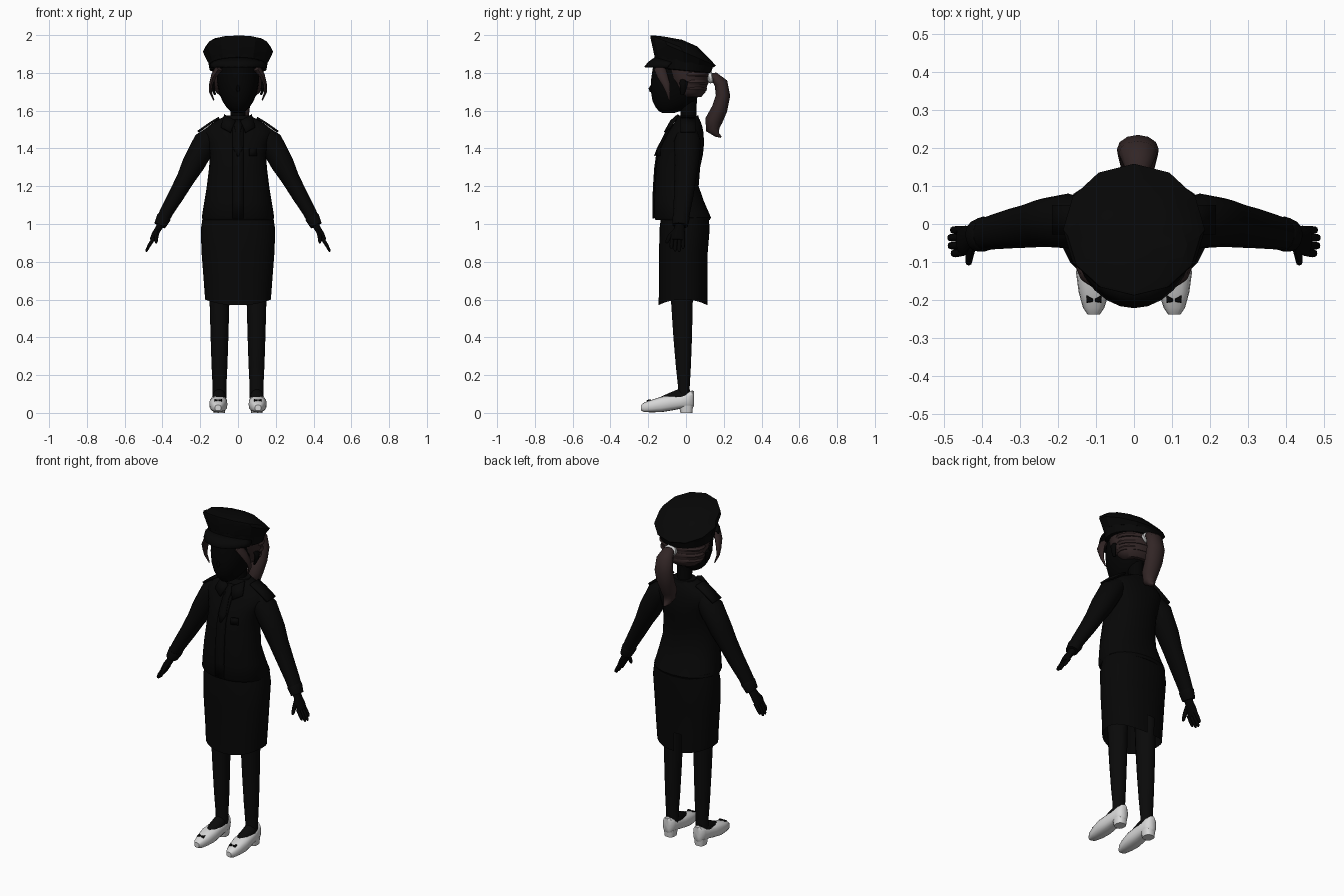
import bpy, bmesh, math
from mathutils import Vector as V


def material(name, r, g, b):
    m = bpy.data.materials.new(name)
    m.diffuse_color = (r, g, b, 1)
    return m


CLOTH = material("black cloth", .002, .002, .002)
SKIN = material("dark skin", .001, .001, .001)
STOCKING = material("dark stocking", .003, .003, .003)
HAIR = material("brown hair", .032, .019, .019)
WHITE = material("white", .68, .68, .68)


def finish(name, bm, mat, angle=40):
    bmesh.ops.recalc_face_normals(bm, faces=bm.faces)
    me = bpy.data.meshes.new(name)
    bm.to_mesh(me)
    bm.free()
    me.materials.append(mat)
    me.shade_smooth()
    me.set_sharp_from_angle(angle=math.radians(angle))
    ob = bpy.data.objects.new(name, me)
    bpy.context.collection.objects.link(ob)
    return ob


def oval(c, u, v, n, power=2.0):
    """Superellipse of n points round c with half axes u and v."""
    pts = []
    for i in range(n):
        a = math.tau * i / n
        x, y = math.cos(a), math.sin(a)
        f = lambda t: math.copysign(abs(t) ** (2 / power), t)
        pts.append(V(c) + V(u) * f(x) + V(v) * f(y))
    return pts


def loft(name, rings, mat, caps=(True, True), angle=40):
    bm = bmesh.new()
    rows = [[bm.verts.new(p) for p in r] for r in rings]
    n = len(rows[0])
    for a, b in zip(rows, rows[1:]):
        for i in range(n):
            j = (i + 1) % n
            bm.faces.new((a[i], a[j], b[j], b[i]))
    if caps[0]:
        bm.faces.new(rows[0])
    if caps[1]:
        bm.faces.new(rows[-1])
    return finish(name, bm, mat, angle)


def stack(name, levels, mat, n=20, power=2.0, cx=0, **kw):
    """Upright body from levels of (z at front, z at back, half width, y front, y back)."""
    rings = []
    for zf, zb, rx, yf, yb in levels:
        rings.append(oval((cx, (yf + yb) / 2, (zf + zb) / 2), (rx, 0, 0),
                          (0, (yb - yf) / 2, (zb - zf) / 2), n, power))
    return loft(name, rings, mat, **kw)


def flat(rows):
    return [(z, z, rx, yf, yb) for z, rx, yf, yb in rows]


def tube(name, path, mat, n=10, side=(0, 1, 0)):
    """Limb along (x, y, z, radius along side, radius across)."""
    P = [V(p[:3]) for p in path]
    rings = []
    for i, p in enumerate(path):
        d = (P[min(i + 1, len(P) - 1)] - P[max(i - 1, 0)]).normalized()
        u = V(side)
        u = (u - d * u.dot(d)).normalized()
        rings.append(oval(P[i], u * p[3], d.cross(u) * p[4], n))
    return loft(name, rings, mat, angle=50)


def plate(name, rows, mat, thick=.008):
    """Thin sheet through rows of points."""
    bm = bmesh.new()
    g = [[bm.verts.new(p) for p in r] for r in rows]
    for a, b in zip(g, g[1:]):
        for i in range(len(a) - 1):
            bm.faces.new((a[i], a[i + 1], b[i + 1], b[i]))
    ob = finish(name, bm, mat)
    m = ob.modifiers.new("thickness", 'SOLIDIFY')
    m.thickness, m.offset = thick, 0
    return ob


# Skirt with a dipped hem and a vent at the back
bm = bmesh.new()
levels = [(.60, .174, -.145, .113), (.68, .18, -.143, .115), (.85, .193, -.142, .115),
          (.97, .197, -.141, .125), (1.05, .185, -.13, .12)]
rows = []
for k, (z, rx, yf, yb) in enumerate(levels):
    ring = oval((0, (yf + yb) / 2, z), (rx, 0, 0), (0, (yb - yf) / 2, 0), 28, 2.25)
    if k == 0:
        for i, p in enumerate(ring):
            p.z -= .03 * math.sin(math.tau * i / 28) ** 2
    rows.append([bm.verts.new(p) for p in ring])
for k, (a, b) in enumerate(zip(rows, rows[1:])):
    for i in range(28):
        if k == 0 and i == 7:      # back vent
            continue
        j = (i + 1) % 28
        bm.faces.new((a[i], a[j], b[j], b[i]))
bm.faces.new(rows[-1])
finish("skirt", bm, CLOTH)

# Jacket
stack("jacket", flat([
    (1.02, .183, -.160, .125), (1.035, .192, -.170, .132), (1.12, .178, -.170, .095),
    (1.20, .165, -.167, .067), (1.30, .153, -.160, .075), (1.37, .148, -.150, .090),
    (1.43, .162, -.125, .096), (1.485, .185, -.095, .092), (1.52, .155, -.072, .085),
    (1.55, .11, -.052, .074), (1.57, .07, -.035, .062)]), CLOTH, n=24, power=2.2)
front = [(1.03, -.173), (1.12, -.174), (1.20, -.171), (1.30, -.164), (1.37, -.154),
         (1.43, -.129), (1.485, -.099), (1.53, -.07)]
plate("button_placket", [[(x, y, z) for x in (-.028, .028)] for z, y in front], CLOTH)
plate("necktie", [[(-w, y, z) for w in (w0, -w0)] for z, y, w0 in
                  ((1.36, -.165, .004), (1.40, -.15, .024), (1.485, -.106, .014),
                   (1.52, -.088, .02), (1.55, -.06, .022))], CLOTH)
stack("collar_band", flat([(1.535, .085, -.06, .075), (1.575, .065, -.04, .065),
                           (1.575, .045, -.03, .058)]), CLOTH)
plate("chest_badge", [[(.06, -.153, z), (.10, -.138, z)] for z in (1.36, 1.40)], CLOTH)

# Neck, head and nose
stack("neck", flat([(1.5, .045, -.03, .06), (1.57, .04, -.03, .055),
                    (1.68, .043, -.035, .06)]), SKIN, n=14)
stack("head", flat([
    (1.588, .022, -.125, -.06), (1.598, .04, -.145, -.03), (1.62, .062, -.163, .01),
    (1.65, .082, -.178, .05), (1.70, .102, -.187, .08), (1.76, .112, -.187, .092),
    (1.84, .115, -.175, .092)]), SKIN, n=22)
tube("nose", [(0, -.172, 1.745, .004, .006), (0, -.187, 1.715, .01, .012),
              (0, -.185, 1.70, .005, .007)], SKIN, n=8, side=(1, 0, 0))

# Hair, ponytail and its band
stack("hair", flat([(1.672, .085, -.03, .08), (1.695, .115, -.055, .102),
                    (1.73, .127, -.085, .113), (1.77, .134, -.115, .118),
                    (1.83, .135, -.135, .118)]), HAIR, n=22)
for z, rx, y in ((1.715, .124, .112), (1.75, .132, .121), (1.79, .137, .124)):
    stack("hair_ridge", flat([(z - .012, rx - .003, -.06, y - .004), (z, rx + .004, -.06, y),
                              (z + .012, rx - .003, -.06, y - .004)]), HAIR, n=22)
tube("ponytail", [
    (.01, .115, 1.775, .018, .018), (.01, .150, 1.778, .035, .026), (.01, .185, 1.745, .05, .036),
    (.01, .196, 1.68, .055, .038), (.01, .178, 1.61, .052, .042), (.01, .146, 1.545, .044, .046),
    (.01, .142, 1.50, .034, .036), (.012, .165, 1.472, .02, .014), (.015, .186, 1.46, .004, .004)],
    HAIR, n=12, side=(1, 0, 0))
tube("hair_band", [(.01, .112, 1.772, .022, .022), (.01, .122, 1.774, .038, .032),
                   (.01, .137, 1.777, .038, .032), (.01, .146, 1.779, .022, .02)],
     WHITE, n=10, side=(1, 0, 0))

# Peaked cap: band, crown and visor
stack("cap_band", [(1.825, 1.798, .142, -.155, .125), (1.83, 1.80, .15, -.16, .132),
                   (1.90, 1.838, .16, -.166, .145)], CLOTH, n=24)
stack("cap_crown", [(1.885, 1.828, .16, -.166, .143), (1.985, 1.838, .186, -.188, .158),
                    (1.999, 1.875, .174, -.187, .125), (1.998, 1.94, .14, -.17, .06),
                    (1.993, 1.975, .05, -.12, -.02)], CLOTH, n=12, angle=25)
arc = [math.radians(-155 + 13 * i) for i in range(11)]
plate("cap_visor", [
    [(.155 * math.cos(a), -.01 + .153 * math.sin(a), 1.835 - .045 * math.sin(a)) for a in arc],
    [(.163 * math.cos(a), -.01 + .185 * math.sin(a), 1.832 - .025 * math.sin(a)) for a in arc],
    [(.160 * math.cos(a), -.01 + .208 * math.sin(a), 1.825 - .006 * math.sin(a)) for a in arc]],
    CLOTH)

for s, tag in ((1, "right"), (-1, "left")):
    def limb(name, path, mat, **kw):
        return tube(f"{tag}_{name}", [(s * p[0],) + tuple(p[1:]) for p in path], mat, **kw)

    def sheet(name, rows, mat, **kw):
        return plate(f"{tag}_{name}", [[(s * x, y, z) for x, y, z in r] for r in rows], mat, **kw)

    # Collar flap and shoulder strap
    sheet("collar_flap", [[(.014, -.078, 1.545), (.072, -.04, 1.578)],
                          [(.04, -.112, 1.485), (.09, -.085, 1.512)]], CLOTH, thick=.012)
    sheet("shoulder_strap", [[(x, y, z) for y in (-.028, .01, .05)]
                             for x, z in ((.10, 1.562), (.15, 1.532), (.212, 1.488))],
          CLOTH, thick=.012)

    # Sleeve, cuff and hand
    limb("sleeve", [(.125, .008, 1.485, .055, .045), (.172, .008, 1.435, .072, .066),
                    (.235, .004, 1.32, .064, .062), (.275, -.004, 1.245, .058, .05),
                    (.325, -.012, 1.155, .052, .043), (.375, -.022, 1.07, .045, .037),
                    (.408, -.029, 1.005, .041, .033)], CLOTH, n=14)
    limb("cuff", [(.39, -.026, 1.04, .044, .036), (.393, -.026, 1.034, .046, .039),
                  (.414, -.031, .992, .041, .032)], CLOTH, n=14)
    limb("palm", [(.40, -.03, 1.015, .024, .022), (.422, -.035, .975, .028, .018),
                  (.44, -.042, .945, .038, .018), (.456, -.045, .915, .036, .013)], SKIN)
    for y, x, z in ((-.077, .478, .868), (-.057, .486, .855), (-.036, .487, .853), (-.016, .48, .868)):
        limb("finger", [(.446, y * .95, .925, .010, .010), (.468, y, .89, .0105, .009),
                        (x - .003, y, z + .008, .009, .007), (x, y, z, .004, .003)], SKIN, n=8)
    limb("thumb", [(.425, -.055, .965, .014, .012), (.432, -.085, .935, .013, .011),
                   (.434, -.10, .908, .010, .009), (.434, -.104, .898, .004, .004)], SKIN, n=8)

    # Ear and loose front lock
    limb("ear", [(.12, -.02, 1.765, .012, .008), (.135, -.012, 1.75, .022, .01),
                 (.134, -.014, 1.72, .018, .010), (.122, -.02, 1.685, .009, .006)], SKIN, n=8)
    limb("front_lock", [(.10, -.14, 1.825, .03, .02), (.128, -.125, 1.785, .028, .015),
                        (.143, -.105, 1.74, .02, .010), (.146, -.095, 1.70, .012, .007),
                        (.128, -.088, 1.655, .003, .003)], HAIR, n=8)

    # Leg and foot
    stack(f"{tag}_leg", flat([
        (.08, .036, -.045, .022), (.13, .036, -.042, .02), (.25, .042, -.055, .027),
        (.40, .047, -.068, .033), (.58, .052, -.08, .037), (.9, .062, -.09, .05)]),
        STOCKING, n=14, cx=s * .098)
    foot = [(-.135, .025, .05, .085), (-.09, .034, .04, .106), (-.045, .036, .04, .125),
            (0, .034, .04, .13), (.02, .02, .05, .125)]
    loft(f"{tag}_foot", [oval((s * .1, y, (a + b) / 2), (w, 0, 0), (0, 0, (b - a) / 2), 14)
                         for y, w, a, b in foot], STOCKING)

    # Shoe with heel and bow
    shoe = [(-.238, .106, .016, .012, .042), (-.22, .106, .028, .004, .056),
            (-.18, .105, .04, .003, .07), (-.13, .104, .048, .004, .086),
            (-.08, .103, .046, .012, .092), (-.03, .101, .041, .022, .096),
            (.01, .1, .038, .022, .112), (.032, .1, .03, .022, .118), (.042, .1, .014, .035, .116)]
    loft(f"{tag}_shoe", [oval((s * x, y, (a + b) / 2), (w, 0, 0), (0, 0, (b - a) / 2), 16, 2.6)
                         for y, x, w, a, b in shoe], WHITE)
    stack(f"{tag}_heel", flat([(0, .03, -.03, .034), (.04, .035, -.038, .038)]),
          WHITE, n=14, power=2.6, cx=s * .1)
    for k in (-1, 1):
        sheet("shoe_bow", [[(.105 + k * .003, -.197, .068), (.105 + k * .003, -.203, .066)],
                           [(.105 + k * .02, -.188, .070), (.105 + k * .02, -.207, .064)]],
              CLOTH, thick=.006)
